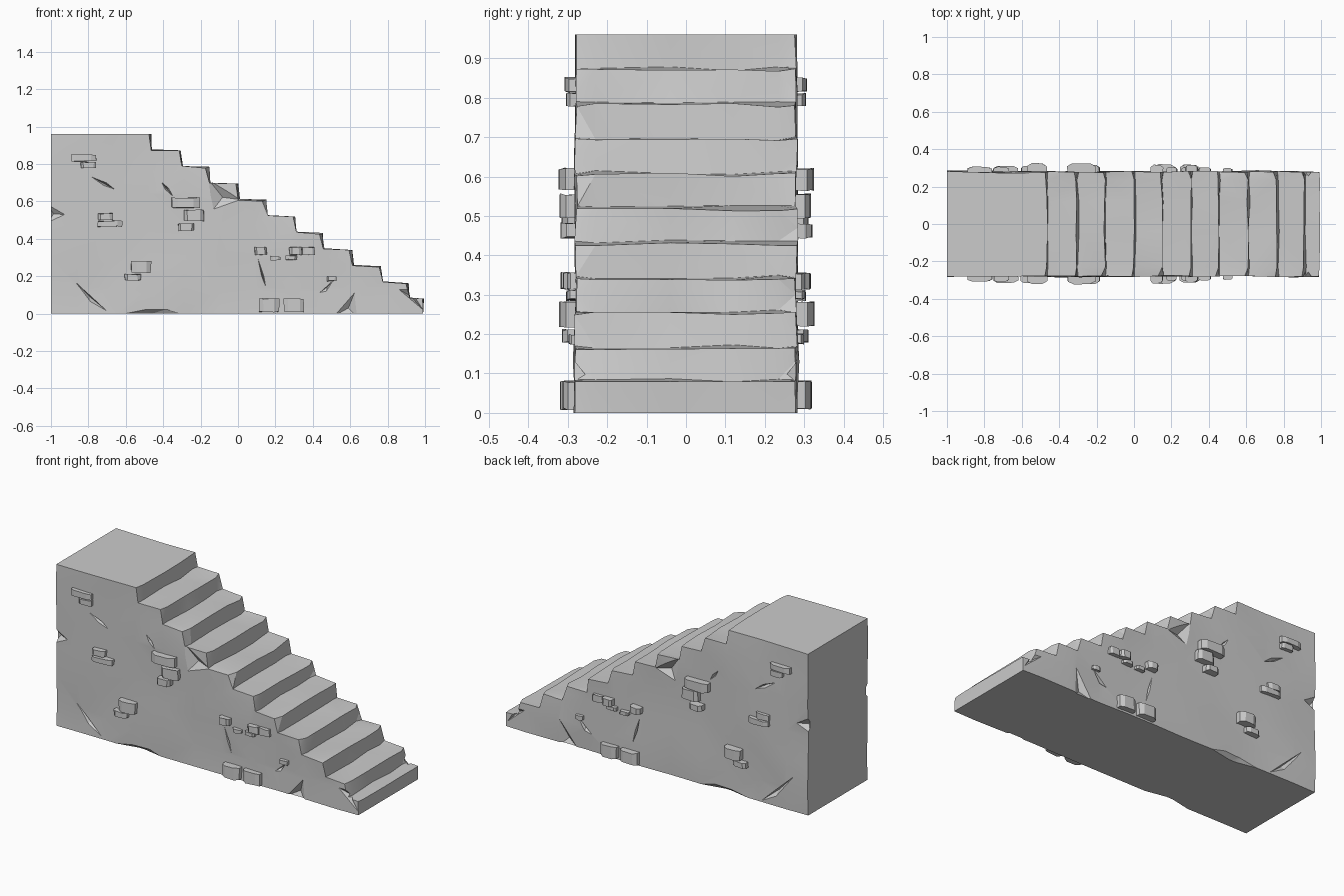
import bpy, bmesh, random
from mathutils import Vector, noise

if "Cube" in bpy.data.objects:
    bpy.data.objects.remove(bpy.data.objects["Cube"])

random.seed(4)
HALF = 0.28
STEP_X = [-.465, -.305, -.155, .0, .15, .305, .455, .61, .765, .91, .995]
STEP_Z = [.96 - .088 * i for i in range(11)]
STATIONS = [-HALF, -.23, -.04, .12, .235, HALF]


def finish(bm, name):
    bmesh.ops.recalc_face_normals(bm, faces=bm.faces)
    me = bpy.data.meshes.new(name)
    bm.to_mesh(me)
    bm.free()
    ob = bpy.data.objects.new(name, me)
    bpy.context.collection.objects.link(ob)
    return ob


def profile(y):
    """Stair outline at one station, with worn, uneven treads and risers."""
    end = abs(y) == HALF
    pts = [(-1, 0), (-1, .96)]
    for i, (x, z) in enumerate(zip(STEP_X, STEP_Z)):
        wear = random.uniform(.008, .022) if end else random.uniform(-.003, .007)
        drop = 0 if i in (0, 10) else random.uniform(-.002, .008)
        if i == 10:
            wear *= .4
        pts.append((x - wear, z - drop))
        if i < 10:
            pts.append((x + random.uniform(.0, .012), STEP_Z[i + 1] + random.uniform(-.004, .007)))
    pts.append((.99, 0))
    return pts


# Stair body: outline lofted across the width
bm = bmesh.new()
rows = [[bm.verts.new((x, y, z)) for x, z in profile(y)] for y in STATIONS]
n = len(rows[0])
for a, b in zip(rows, rows[1:]):
    for i in range(n):
        j = (i + 1) % n
        bm.faces.new((a[i], a[j], b[j], b[i]))
bm.faces.new(rows[0])
bm.faces.new(rows[-1][::-1])

# Divide the side walls and make them gently uneven
cuts = [((-.86 + .19 * i, 0, 0), (1, 0, 0)) for i in range(10)]
cuts += [((0, 0, .13 + .17 * i), (0, 0, 1)) for i in range(5)]
for co, no in cuts:
    side = [f for f in bm.faces if all(abs(abs(v.co.y) - HALF) < 1e-4 for v in f.verts)]
    geom = set(side)
    for f in side:
        geom.update(f.edges)
        geom.update(f.verts)
    bmesh.ops.bisect_plane(bm, geom=list(geom), plane_co=co, plane_no=no, dist=1e-5)
for v in bm.verts:
    if abs(abs(v.co.y) - HALF) < 1e-4:
        s = 1 if v.co.y > 0 else -1
        v.co.y += s * .011 * noise.noise(Vector((v.co.x * 3.1, s * .8, v.co.z * 3.7)))
bmesh.ops.triangulate(bm, faces=bm.faces)
body = finish(bm, "stair_body")

# Gouges and chips: outline points (x, z) on the wall, then deepest point
GOUGES = [
    [(-.79, .735), (-.70, .70), (-.65, .66), (-.72, .685)],
    [(-.90, .20), (-.78, .09), (-.69, .005), (-.79, .06)],
    [(-.41, .705), (-.37, .67), (-.35, .63), (-.39, .665)],
    [(.105, .30), (.14, .20), (.155, .12), (.125, .20)],
    [(-.72, -.02), (-.5, .022), (-.38, .025), (-.22, -.02)],
    [(.50, -.02), (.63, .13), (.64, -.02)],
    [(-.16, .72), (-.13, .56), (-.05, .60), (.01, .61)],
    [(-1.02, .59), (-.92, .53), (-1.02, .48)],
    [(.86, .13), (.92, .13), (.99, .02)],
    [(.42, .10), (.50, .17), (.52, .19), (.47, .11)],
]
bm = bmesh.new()
for s in (-1, 1):
    for g in GOUGES:
        c = sum((Vector(p) for p in g), Vector((0, 0))) / len(g)
        vs = [bm.verts.new((c.x, s * .252, c.y))]
        for p in g:
            q = c + (Vector(p) - c) * 1.5
            vs.append(bm.verts.new((q.x, s * .298, q.y)))
        bmesh.ops.convex_hull(bm, input=vs)
cutter = finish(bm, "gouge_cutter")
cutter.hide_render = True
mod = body.modifiers.new("gouges", 'BOOLEAN')
mod.operation = 'DIFFERENCE'
mod.solver = 'EXACT'
mod.use_self = True
mod.object = cutter
bpy.context.view_layer.objects.active = body
body.select_set(True)
bpy.ops.object.modifier_apply(modifier=mod.name)
bpy.data.objects.remove(cutter)
bpy.ops.object.shade_smooth_by_angle(angle=.3)

# Raised stones: x0, x1, z0, z1, how far they stand out
STONES = [
    (-.89, -.76, .815, .85, .03), (-.84, -.76, .78, .81, .025),
    (-.75, -.67, .50, .535, .03), (-.75, -.62, .465, .495, .035),
    (-.57, -.465, .22, .28, .045), (-.605, -.52, .18, .21, .035),
    (-.355, -.205, .565, .62, .045), (-.29, -.185, .495, .555, .042),
    (-.32, -.235, .445, .48, .04), (.09, .155, .315, .355, .04),
    (.175, .23, .285, .305, .025), (.275, .34, .315, .355, .035),
    (.345, .41, .315, .355, .025), (.255, .315, .29, .31, .025),
    (.475, .525, .175, .20, .02), (.11, .22, .01, .08, .045),
    (.245, .35, .01, .08, .037)]
for s, label in ((-1, "front"), (1, "back")):
    bm = bmesh.new()
    for x0, x1, z0, z1, d in STONES:
        d *= random.uniform(.88, 1.05)
        c = (x1 - x0) * random.uniform(.15, .25)
        plan = [(x0, -.04), (x0, d * .65), (x0 + c, d), (x1 - c, d * .95), (x1, d * .6), (x1, -.04)]
        low, high = ([bm.verts.new((x + random.uniform(-.003, .003), s * (HALF + o),
                                    z + random.uniform(-.003, .003))) for x, o in plan]
                     for z in (z0, z1))
        bm.faces.new(low)
        bm.faces.new(high[::-1])
        for i in range(6):
            j = (i + 1) % 6
            bm.faces.new((low[i], low[j], high[j], high[i]))
    finish(bm, label + "_wall_stones")
